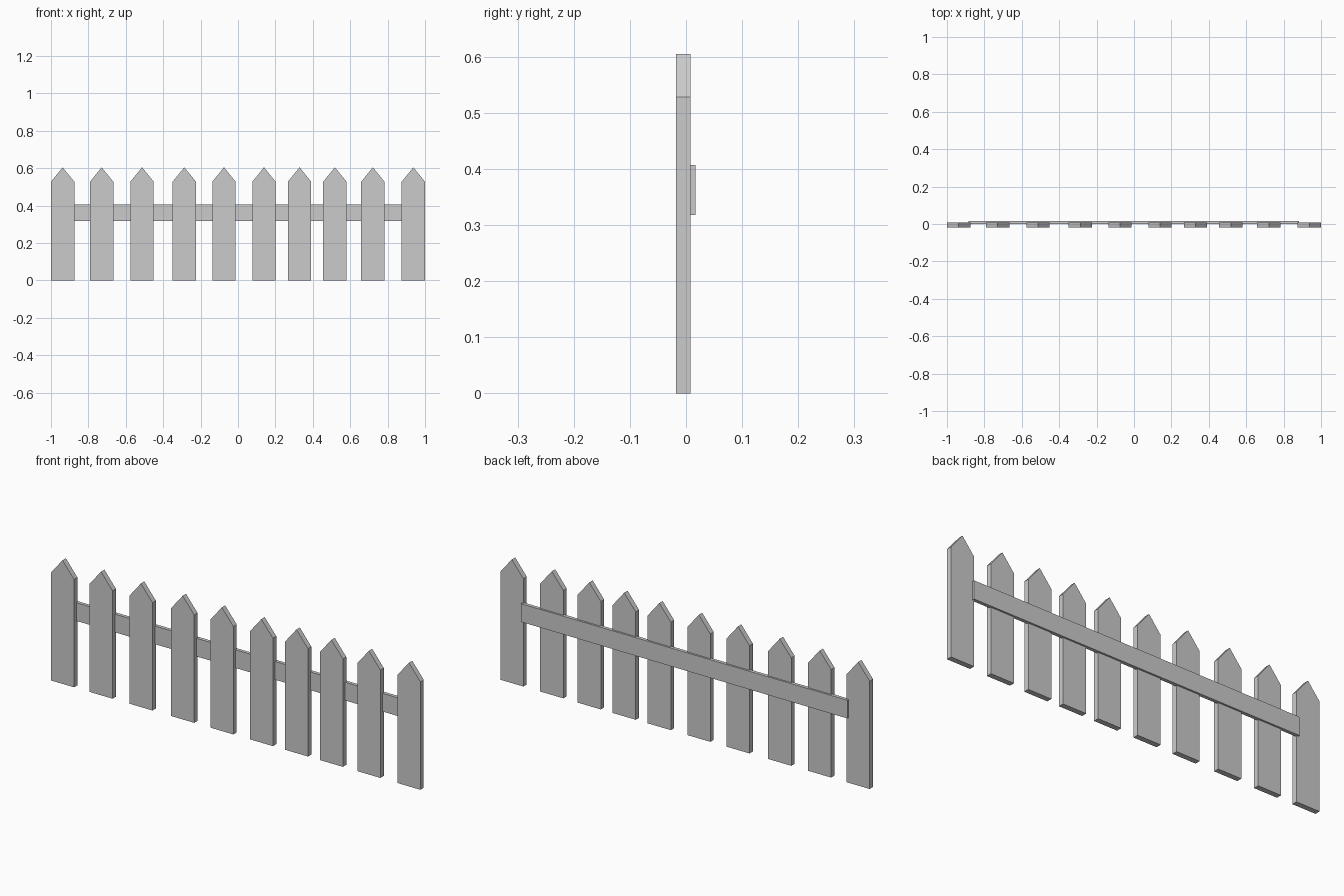
import bpy, bmesh

if "Cube" in bpy.data.objects:
    bpy.data.objects.remove(bpy.data.objects["Cube"])

FRONT, BACK = -0.018, 0.008


def extrude_profile(name, points, y0, y1):
    """Solid made from an x-z outline, extruded along y."""
    bm = bmesh.new()
    face = bm.faces.new([bm.verts.new((x, y0, z)) for x, z in points])
    ext = bmesh.ops.extrude_face_region(bm, geom=[face])
    moved = [v for v in ext["geom"] if isinstance(v, bmesh.types.BMVert)]
    bmesh.ops.translate(bm, verts=moved, vec=(0, y1 - y0, 0))
    bmesh.ops.recalc_face_normals(bm, faces=bm.faces)
    mesh = bpy.data.meshes.new(name)
    bm.to_mesh(mesh)
    bm.free()
    obj = bpy.data.objects.new(name, mesh)
    bpy.context.collection.objects.link(obj)
    return obj


# Pointed pickets, slightly unevenly spaced
w = 0.0625
outline = [(-w, 0), (w, 0), (w, 0.528), (0, 0.605), (-w, 0.528)]
centres = [-0.9375, -0.729, -0.513, -0.287, -0.075,
           0.139, 0.329, 0.518, 0.721, 0.9375]
for i, x in enumerate(centres):
    picket = extrude_profile(f"picket_{i + 1}", outline, FRONT, BACK)
    picket.location.x = x

# Back rail, set a little into the pickets
extrude_profile("rail", [(-0.885, 0.318), (0.882, 0.318),
                         (0.882, 0.407), (-0.885, 0.407)], 0.0, 0.017)
